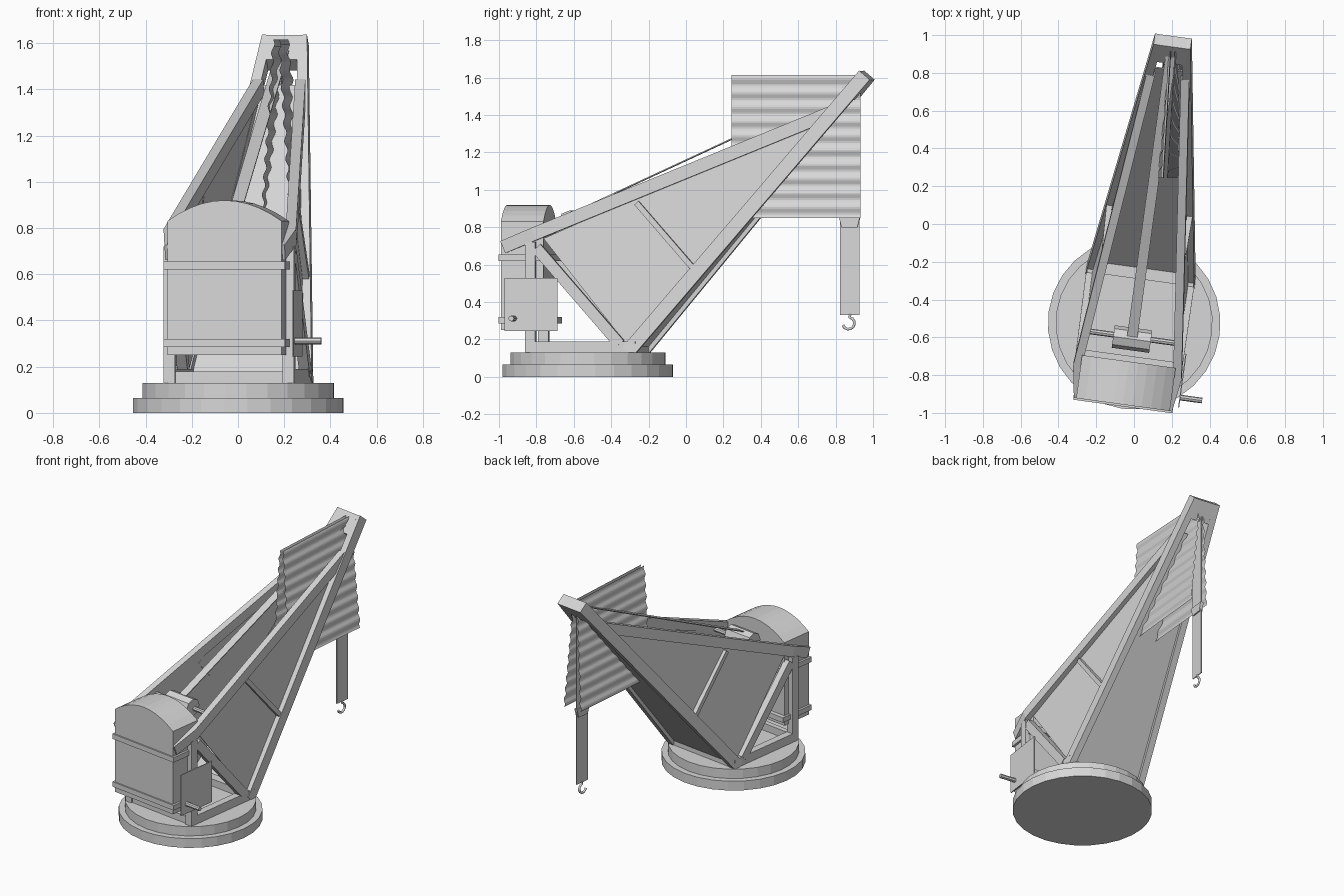
import bpy, bmesh, math
from mathutils import Matrix, Vector

cube = bpy.data.objects.get("Cube")
if cube:
    bpy.data.objects.remove(cube)

grey = bpy.data.materials.new("light grey")
grey.use_nodes = True
COLOUR = (0.68, 0.68, 0.68, 1)
grey.diffuse_color = COLOUR
grey.node_tree.nodes["Principled BSDF"].inputs["Base Color"].default_value = COLOUR

# The crane is slewed a little on its turntable
SLEW = Matrix.Translation((0, -0.53, 0)) @ Matrix.Rotation(math.radians(-7.8), 4, 'Z')


def finish(name, bm, slew=True):
    bmesh.ops.recalc_face_normals(bm, faces=bm.faces)
    if slew:
        bm.transform(SLEW)
    mesh = bpy.data.meshes.new(name)
    bm.to_mesh(mesh)
    bm.free()
    mesh.materials.append(grey)
    obj = bpy.data.objects.new(name, mesh)
    bpy.context.collection.objects.link(obj)


def prism(name, points, offset):
    """Extrude a polygon along an offset vector."""
    bm = bmesh.new()
    face = bm.faces.new([bm.verts.new(p) for p in points])
    ext = bmesh.ops.extrude_face_region(bm, geom=[face], use_keep_orig=True)
    verts = [g for g in ext["geom"] if isinstance(g, bmesh.types.BMVert)]
    bmesh.ops.translate(bm, verts=verts, vec=offset)
    finish(name, bm)


def box(name, low, high):
    (a, b, c), (d, e, f) = low, high
    prism(name, [(a, b, c), (d, b, c), (d, e, c), (a, e, c)], (0, 0, f - c))


def beam(name, path, width, height):
    """Rectangular bar along a path, its width kept level."""
    path = [Vector(p) for p in path]
    bm = bmesh.new()
    rings = []
    for i, p in enumerate(path):
        d = (path[min(i + 1, len(path) - 1)] - path[max(i - 1, 0)]).normalized()
        side = Vector((1, 0, 0))
        side = (side - d * side.dot(d)).normalized()
        up = d.cross(side)
        rings.append([bm.verts.new(p + side * sx * width / 2 + up * sy * height / 2)
                      for sx, sy in ((-1, -1), (1, -1), (1, 1), (-1, 1))])
    for r, s in zip(rings, rings[1:]):
        for k in range(4):
            bm.faces.new((r[k], r[(k + 1) % 4], s[(k + 1) % 4], s[k]))
    bm.faces.new(rings[0])
    bm.faces.new(rings[-1])
    finish(name, bm)


def rod(name, centre, radius, length, sides, axis='X'):
    bm = bmesh.new()
    turn = Matrix.Rotation(math.pi / 2, 4, 'Y') if axis == 'X' else Matrix()
    bmesh.ops.create_cone(bm, cap_ends=True, segments=sides, radius1=radius, radius2=radius,
                          depth=length, matrix=Matrix.Translation(centre) @ turn)
    finish(name, bm)


# Turntable
rod("turntable_lower", (0, 0.005, 0.0325), 0.457, 0.065, 28, 'Z')
rod("turntable_upper", (0, 0.005, 0.0975), 0.416, 0.065, 28, 'Z')

# Side frames, mirrored
for s, side in ((1, "left"), (-1, "right")):
    beam(side + "_boom_chord", [(s * 0.268, 0.255, 0.13), (s * 0.076, 1.51, 1.612)], 0.045, 0.075)
    beam(side + "_tie_chord", [(s * 0.24, -0.415, 0.695), (s * 0.267, -0.25, 0.763),
                               (s * 0.092, 1.33, 1.412)], 0.045, 0.07)
    box(side + "_post", (s * 0.235, -0.295, 0.13), (s * 0.285, -0.24, 0.72))
    box(side + "_sill", (s * 0.235, -0.295, 0.13), (s * 0.285, 0.3, 0.19))
    beam(side + "_diagonal", [(s * 0.262, -0.235, 0.69), (s * 0.266, 0.215, 0.175)], 0.045, 0.06)
    prism(side + "_panel", [(s * 0.25, -0.2, 0.74), (s * 0.256, 0.26, 0.16),
                            (s * 0.082, 1.36, 1.43)], (s * -0.006, 0, 0))
    beam(side + "_panel_strut", [(s * 0.205, 0.297, 0.93), (s * 0.215, 0.595, 0.59)], 0.03, 0.03)

# Boom deck, head and cross sills
prism("boom_deck", [(-0.25, 0.28, 0.15), (0.25, 0.28, 0.15), (0.09, 1.36, 1.42),
                    (-0.09, 1.36, 1.42)], (0, 0.006, -0.005))
beam("boom_head", [(0, 1.42, 1.506), (0, 1.51, 1.612)], 0.16, 0.075)
box("front_cross_sill", (-0.24, 0.24, 0.13), (0.24, 0.3, 0.18))
box("rear_cross_sill", (-0.24, -0.285, 0.13), (0.24, -0.25, 0.18))

# Engine house with an arched roof and two bands
arch = [(0.25 * (1 - i / 5), 0.83 + 0.09 * (1 - (1 - i / 5) ** 2)) for i in range(11)]
profile = [(-0.25, 0.25), (0.25, 0.25)] + arch
prism("engine_house", [(x, -0.43, z) for x, z in profile], (0, 0.23, 0))
for z, level in ((0.285, "lower"), (0.62, "upper")):
    box(level + "_house_band", (-0.265, -0.44, z), (0.265, -0.17, z + 0.035))

# Side plate and crank handle
box("side_plate", (0.291, -0.405, 0.245), (0.297, -0.118, 0.53))
rod("crank_handle", (0.352, -0.352, 0.312), 0.015, 0.12, 8)

# Winch and hoisting strap
rod("winch_shaft", (0, -0.07, 0.82), 0.015, 0.5, 8)
rod("winch_drum", (0, -0.08, 0.83), 0.06, 0.2, 8)
beam("hoist_strap", [(0, -0.07, 0.88), (0, 1.43, 1.57)], 0.055, 0.006)
box("hanging_strap", (-0.003, 1.366, 0.33), (0.003, 1.471, 1.57))
prism("strap_clamp", [(-0.012, 1.36, 0.86), (-0.012, 1.476, 0.86), (-0.012, 1.461, 0.80),
                      (-0.012, 1.376, 0.80)], (0.024, 0, 0))

# Hook
curve = bpy.data.curves.new("hook", 'CURVE')
curve.dimensions = '3D'
curve.bevel_depth = 0.008
curve.bevel_resolution = 1
curve.use_fill_caps = True
spline = curve.splines.new('POLY')
turns = [math.radians(80 - 30 * i) for i in range(9)]
path = [(0, 1.422, 0.335)] + [(0, 1.412 + 0.032 * math.cos(a), 0.287 + 0.032 * math.sin(a))
                              for a in turns]
spline.points.add(len(path) - 1)
for point, co in zip(spline.points, path):
    point.co = (*co, 1)
curve.materials.append(grey)
hook = bpy.data.objects.new("hook", curve)
hook.matrix_world = SLEW
bpy.context.collection.objects.link(hook)

# Corrugated sheets slung over the boom head like a tent
STEPS = 80
for s, side, rear_spread in ((-1, "right", 0.03), (1, "left", 0.075)):
    bm = bmesh.new()
    rows = []
    for i in range(STEPS + 1):
        t = i / STEPS
        z = 1.615 - 0.765 * t
        wave = 0.006 * math.sin(t * 10 * 2 * math.pi)
        rows.append([bm.verts.new((ridge + s * (0.012 + spread * t) + wave, y, z))
                     for ridge, spread, y in ((0.165, 0.05, 0.243), (0.205, rear_spread, 0.933))])
    for a, b in zip(rows, rows[1:]):
        bm.faces.new((a[0], a[1], b[1], b[0]))
    bmesh.ops.solidify(bm, geom=bm.faces[:], thickness=0.008)
    finish(side + "_corrugated_sheet", bm, slew=False)
